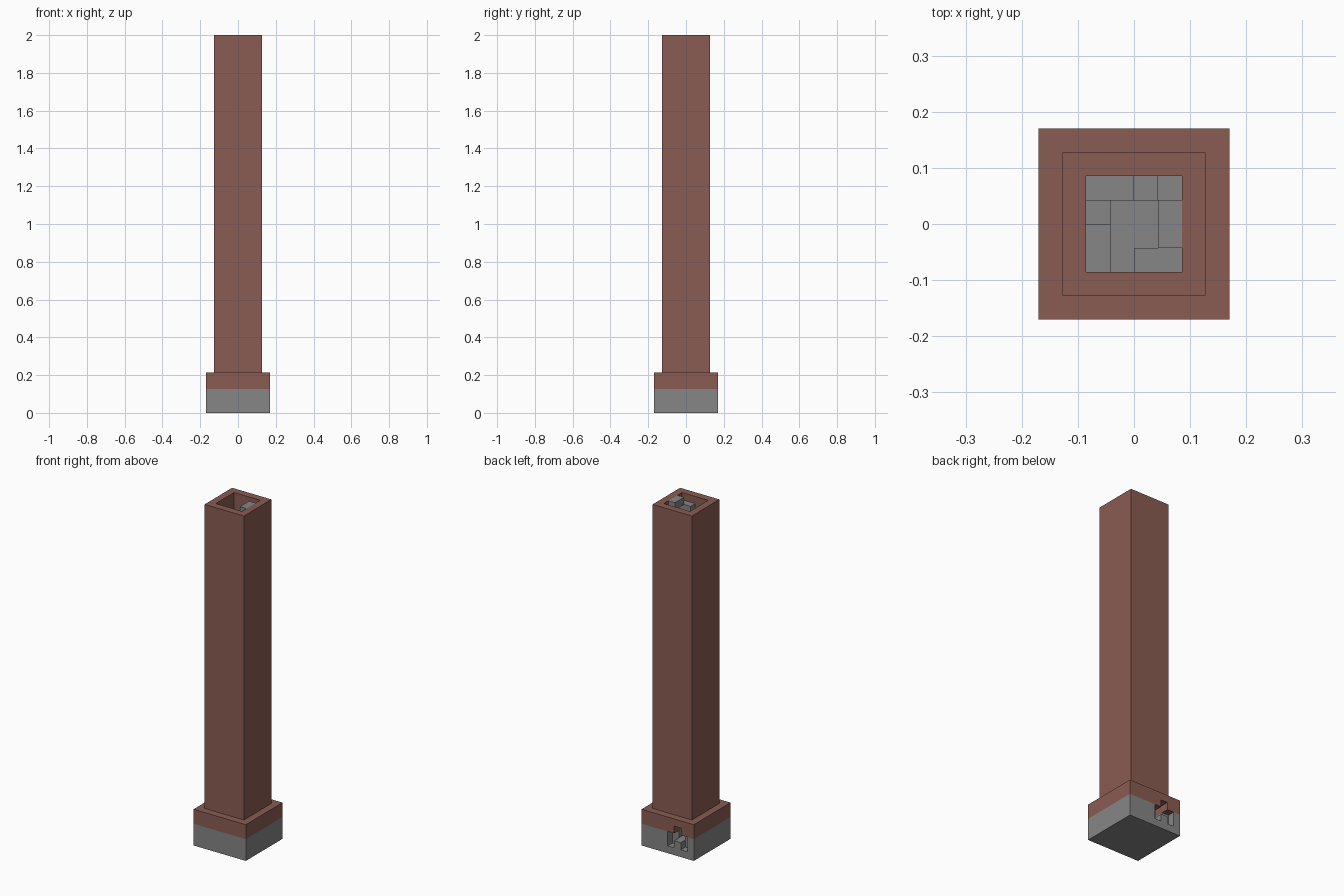
import bpy, bmesh
from mathutils import Vector

if "Cube" in bpy.data.objects:
    bpy.data.objects.remove(bpy.data.objects["Cube"], do_unlink=True)

HEIGHT = 47          # tower height in block units
U = 2 / HEIGHT       # size of one block


def material(name, color):
    m = bpy.data.materials.new(name)
    m.use_nodes = True
    m.diffuse_color = (*color, 1)
    m.node_tree.nodes["Principled BSDF"].inputs["Base Color"].default_value = (*color, 1)
    return m


stone = material("grey stone", (0.238, 0.238, 0.238))
brick = material("red brick", (0.25, 0.107, 0.084))


def finish(name, bm, mats):
    bmesh.ops.recalc_face_normals(bm, faces=bm.faces)
    mesh = bpy.data.meshes.new(name)
    bm.to_mesh(mesh)
    bm.free()
    for m in mats:
        mesh.materials.append(m)
    obj = bpy.data.objects.new(name, mesh)
    bpy.context.collection.objects.link(obj)
    return obj


def prism(name, outline, y0, y1, mats):
    """Extrude an x-z outline from y0 to y1, all in block units."""
    bm = bmesh.new()
    face = bm.faces.new([bm.verts.new((x * U, y0 * U, z * U)) for x, z in outline])
    out = bmesh.ops.extrude_face_region(bm, geom=[face])
    verts = [g for g in out["geom"] if isinstance(g, bmesh.types.BMVert)]
    bmesh.ops.translate(bm, verts=verts, vec=(0, (y1 - y0) * U, 0))
    return finish(name, bm, mats)


def box(name, x0, x1, y0, y1, z0, z1, mats):
    return prism(name, [(x0, z0), (x1, z0), (x1, z1), (x0, z1)], y0, y1, mats)


# Tower body: square rings running up the outside and down the inside
bm = bmesh.new()
rings = []
for r, z in [(4, 0), (4, 3), (4, 5), (3, 5), (3, HEIGHT), (2, HEIGHT), (2, 3), (2, 1)]:
    rings.append([bm.verts.new((sx * r * U, sy * r * U, z * U))
                  for sx, sy in ((-1, -1), (1, -1), (1, 1), (-1, 1))])
for a, b in zip(rings, rings[1:]):
    for i in range(4):
        j = (i + 1) % 4
        bm.faces.new((a[i], a[j], b[j], b[i]))
bm.faces.new(rings[0])
bm.faces.new(rings[-1])
tower = finish("tower_body", bm, [stone, brick])

# Stepped doorway in the back, with a passage to the stairs
arch = [(0, 1), (0, 3), (-1, 3), (-1, 4), (-2, 4), (-2, 3),
        (-3, 3), (-3, 1), (-2, 1), (-2, 2), (-1, 2), (-1, 1)]
cutters = [prism("doorway_cutter", arch, 3, 5, []),
           box("passage_cutter", -2, -1, 1.5, 3.5, 2, 4, [])]
for c in cutters:
    c.hide_render = True
    mod = tower.modifiers.new(c.name, "BOOLEAN")
    mod.operation = "DIFFERENCE"
    mod.solver = "EXACT"
    mod.object = c
bpy.context.view_layer.update()
cut = bpy.data.meshes.new_from_object(tower.evaluated_get(bpy.context.evaluated_depsgraph_get()))
tower.modifiers.clear()
tower.data = cut
for c in cutters:
    bpy.data.objects.remove(c, do_unlink=True)

# Stone below the third course, brick above it
bm = bmesh.new()
bm.from_mesh(cut)
bmesh.ops.bisect_plane(bm, geom=bm.verts[:] + bm.edges[:] + bm.faces[:], dist=1e-5,
                       plane_co=Vector((0, 0, 3 * U)), plane_no=Vector((0, 0, 1)))
for f in bm.faces:
    f.material_index = 1 if f.calc_center_median().z > 2.99 * U else 0
bm.to_mesh(cut)
bm.free()

# Central pillar
box("stair_pillar", -1, 1, -1, 1, 1, HEIGHT - 2, [stone])

# Spiral stair: eight steps per turn, each one block lower, going clockwise
plan = [(1, 2, -1, 1), (0, 2, -2, -1), (-1, 0, -2, -1), (-2, -1, -2, 0),
        (-2, -1, 0, 1), (-2, 0, 1, 2), (0, 1, 1, 2), (1, 2, 1, 2)]
for k in range(HEIGHT - 1):
    top = HEIGHT - k
    box("stair_step", *plan[k % len(plan)], top - 1, top, [stone])
